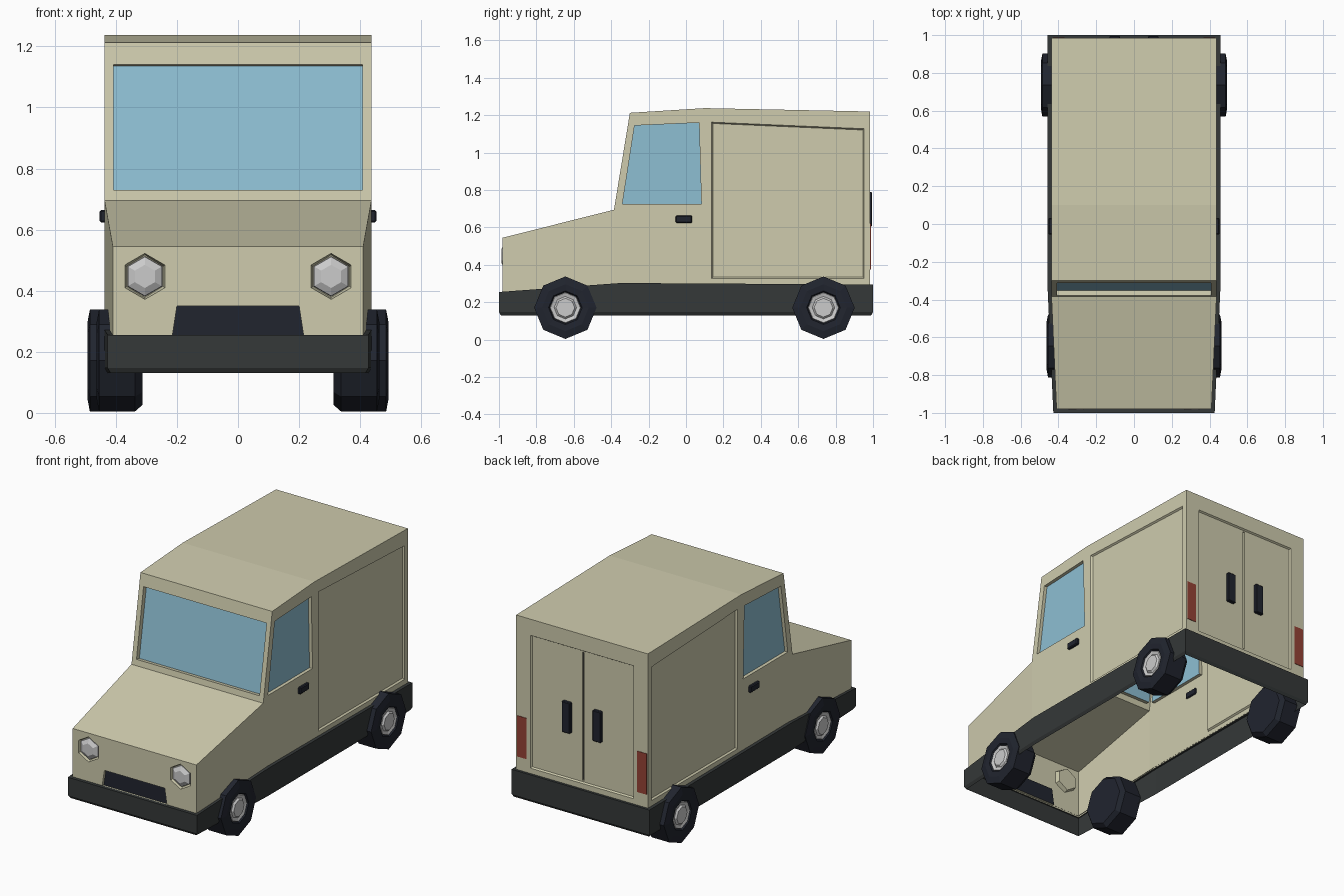
import bpy, bmesh, math
from mathutils import Vector as V

if "Cube" in bpy.data.objects:
    bpy.data.objects.remove(bpy.data.objects["Cube"])


def mat(name, r, g, b):
    m = bpy.data.materials.new(name)
    m.diffuse_color = (r, g, b, 1)
    m.use_nodes = True
    m.node_tree.nodes["Principled BSDF"].inputs["Base Color"].default_value = m.diffuse_color
    return m


PAINT = mat("paint", 0.62, 0.60, 0.42)
GLASS = mat("glass", 0.27, 0.52, 0.65)
TRIM = mat("trim", 0.035, 0.04, 0.04)
BLACK = mat("black", 0.015, 0.018, 0.028)
RED = mat("red", 0.30, 0.055, 0.035)


def loft(name, rings, material=None, cap_start=False, cap_end=False):
    """Skin closed rings of equal point count."""
    bm = bmesh.new()
    vs = [[bm.verts.new(p) for p in r] for r in rings]
    n = len(rings[0])
    for a, b in zip(vs, vs[1:]):
        for i in range(n):
            j = (i + 1) % n
            bm.faces.new((a[i], a[j], b[j], b[i]))
    if cap_start:
        bm.faces.new(vs[0])
    if cap_end:
        bm.faces.new(vs[-1])
    bmesh.ops.recalc_face_normals(bm, faces=bm.faces)
    me = bpy.data.meshes.new(name)
    bm.to_mesh(me)
    bm.free()
    if material:
        me.materials.append(material)
    ob = bpy.data.objects.new(name, me)
    bpy.context.collection.objects.link(ob)
    return ob


def box(name, lo, hi, material, bevel=0.0):
    rings = [[(lo[0], lo[1], z), (hi[0], lo[1], z), (hi[0], hi[1], z), (lo[0], hi[1], z)]
             for z in (lo[2], hi[2])]
    ob = loft(name, rings, material, True, True)
    if bevel:
        m = ob.modifiers.new("bevel", 'BEVEL')
        m.width, m.segments = bevel, 1
    return ob


# body shell: cross-sections from nose to tail (y, half width, bottom z, top z)
sections = [(-0.98, 0.41, 0.245, 0.545), (-0.385, 0.437, 0.295, 0.695),
            (-0.30, 0.437, 0.295, 1.213), (0.10, 0.437, 0.295, 1.238),
            (0.985, 0.437, 0.295, 1.22)]
body = loft("body", [[(-w, y, b), (w, y, b), (w, y, t), (-w, y, t)]
                     for y, w, b, t in sections], PAINT, True, True)
cutters, floors = [], []


def pocket(pts, inward, depth, border=0.0, floor=None):
    """Sink a polygon into the body; border slopes the walls."""
    pts, d = [V(p) for p in pts], V(inward).normalized()
    c = sum(pts, V()) / len(pts)
    inner = []
    for p in pts:
        o = p - c
        s = V([math.copysign(min(border, abs(k)), k) if abs(k) > 1e-4 else 0 for k in o])
        inner.append(p - s + d * depth)
    cutters.append(loft("cutter", [[p - d * 0.003 for p in pts], inner], PAINT, True, True))
    if floor:
        floors.append((sum(inner, V()) / len(inner), floor))


def rect_xz(x0, x1, z0, z1, y):
    return [(x0, y, z0), (x1, y, z0), (x1, y, z1), (x0, y, z1)]


# windscreen
slope = lambda z: -0.385 + (z - 0.695) * 0.085 / 0.518
pocket([(-0.408, slope(0.73), 0.73), (0.408, slope(0.73), 0.73),
        (0.408, slope(1.14), 1.14), (-0.408, slope(1.14), 1.14)],
       (0, 0.518, -0.085), 0.028, 0, GLASS)
# side windows and side panels
for s in (-1, 1):
    x = 0.437 * s
    pocket([(x, -0.34, 0.725), (x, 0.082, 0.725), (x, 0.07, 1.16), (x, -0.275, 1.145)],
           (-s, 0, 0), 0.02, 0, GLASS)
    pocket([(x, 0.135, 0.325), (x, 0.955, 0.325), (x, 0.955, 1.13), (x, 0.135, 1.165)],
           (-s, 0, 0), 0.01, 0.009)
    # headlight sockets
    pocket([(0.305 * s + 0.076 * math.sin(k * math.pi / 3), -0.98,
             0.447 + 0.076 * math.cos(k * math.pi / 3)) for k in range(6)],
           (0, 1, 0), 0.025, 0.006)
# grille, rear door panel and door split
pocket([(-0.215, -0.98, 0.252), (0.215, -0.98, 0.252), (0.2, -0.98, 0.35), (-0.2, -0.98, 0.35)],
       (0, 1, 0), 0.015, 0, BLACK)
pocket(rect_xz(-0.345, 0.345, 0.325, 1.125, 0.985), (0, -1, 0), 0.01, 0.008)
pocket(rect_xz(-0.005, 0.005, 0.34, 1.11, 0.975), (0, -1, 0), 0.012, 0, BLACK)

for c in cutters:
    m = body.modifiers.new("cut", 'BOOLEAN')
    m.operation, m.solver, m.object = 'DIFFERENCE', 'EXACT', c
dg = bpy.context.evaluated_depsgraph_get()
cut = bpy.data.meshes.new_from_object(body.evaluated_get(dg))
body.modifiers.clear()
body.data = cut
for c in cutters:
    bpy.data.objects.remove(c)

# colour the pocket floors and open the underside
cut.materials.clear()
for m in (PAINT, GLASS, BLACK):
    cut.materials.append(m)
bm = bmesh.new()
bm.from_mesh(cut)
for f in bm.faces:
    f.material_index = 0
for centre, m in floors:
    f = min(bm.faces, key=lambda f: (f.calc_center_median() - centre).length)
    f.material_index = 1 if m is GLASS else 2
bm.normal_update()
under = [f for f in bm.faces if f.normal.z < -0.9 and f.calc_center_median().z < 0.31]
bmesh.ops.delete(bm, geom=under, context='FACES')
bm.to_mesh(cut)
bm.free()

# lower skirt and bumpers: open band with a ledge at the top
right = [(0.427, -1.0, 0.255), (0.457, -0.35, 0.303), (0.457, 1.0, 0.295)]
plan = right + [(-x, y, z) for x, y, z in reversed(right)]


def skirt_ring(inset, z=None):
    return [(x - math.copysign(inset, x),
             y - (math.copysign(inset, y) if abs(y) > 0.9 else 0),
             t if z is None else z) for x, y, t in plan]


loft("skirt", [skirt_ring(0.01, 0.13), skirt_ring(0, 0.147), skirt_ring(0),
               skirt_ring(0.021)], TRIM)


def turned(name, profile, x, y, z, s, material=None):
    """Eight-sided solid turned about the x axis; profile is (radius, outward offset)."""
    rings = [[(s * (x + o), y + r * math.sin(k * math.pi / 4), z + r * math.cos(k * math.pi / 4))
              for k in range(8)] for r, o in profile]
    return loft(name, rings, material, True, True)


# wheels, lamps and handles
for s, side in ((-1, "left"), (1, "right")):
    for end, y, x in (("front", -0.645, 0.463), ("rear", 0.735, 0.493)):
        turned(f"{end}_{side}_tyre",
               [(0.08, -0.018), (0.09, -0.003), (0.125, 0), (0.167, -0.008),
                (0.167, -0.125), (0.145, -0.15)], x, y, 0.171, s, BLACK)
        turned(f"{end}_{side}_hub",
               [(0.085, -0.02), (0.08, -0.008), (0.06, -0.014), (0.05, -0.004)], x, y, 0.171, s)
    loft(f"{side}_headlight",
         [[(0.305 * s + r * math.sin(k * math.pi / 3), yy, 0.447 + r * math.cos(k * math.pi / 3))
           for k in range(6)] for r, yy in ((0.066, -0.956), (0.064, -0.972), (0.038, -0.986))],
         None, True, True)
    xs = sorted((0.43 * s, 0.453 * s))
    box(f"{side}_door_handle", (xs[0], -0.055, 0.624), (xs[1], 0.032, 0.664), BLACK, 0.005)
    xs = sorted((0.075 * s, 0.13 * s))
    box(f"{side}_rear_handle", (xs[0], 0.97, 0.605), (xs[1], 0.995, 0.79), BLACK, 0.004)
    xs = sorted((0.367 * s, 0.43 * s))
    box(f"{side}_tail_light", (xs[0], 0.98, 0.375), (xs[1], 0.988, 0.62), RED)
